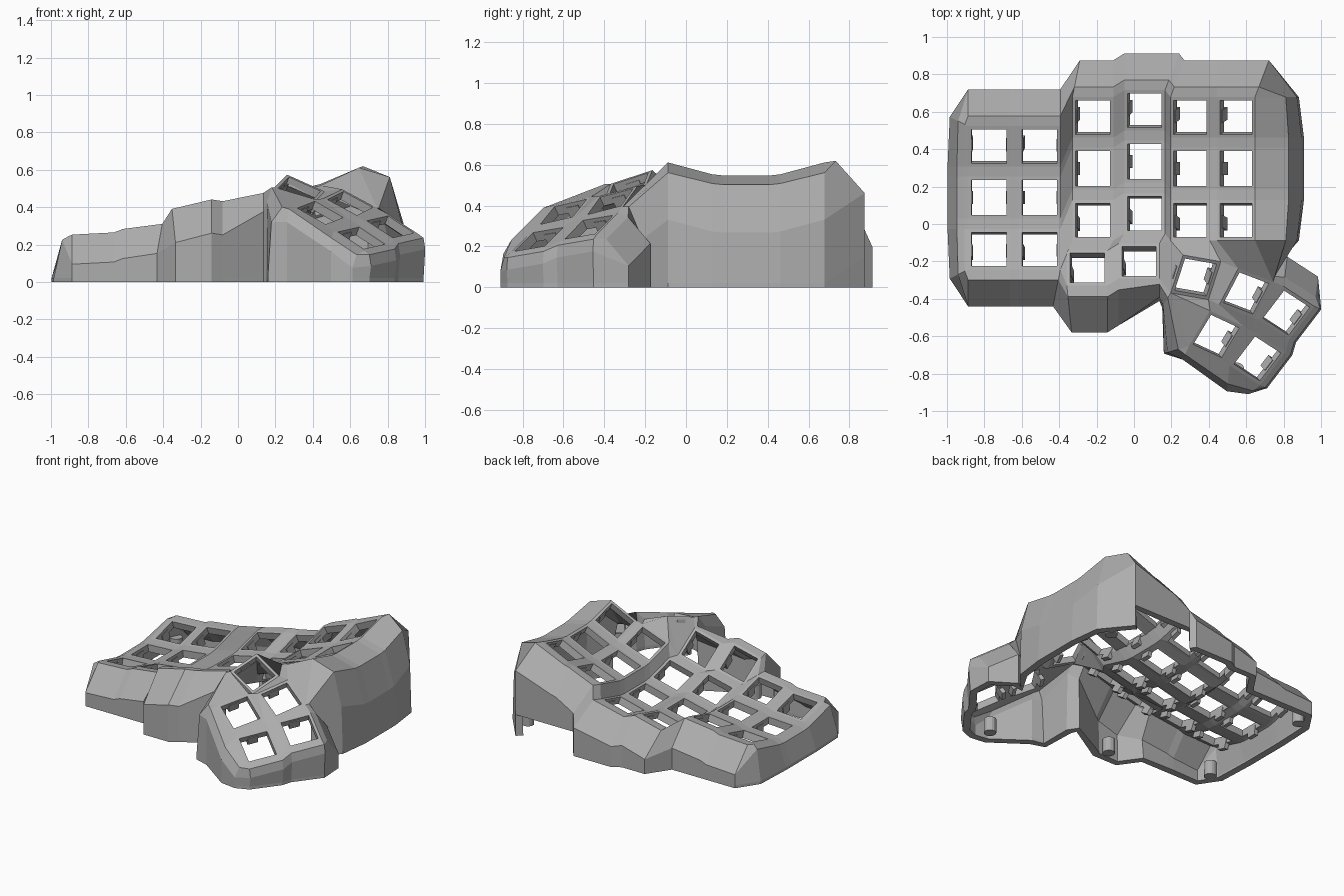
import bpy, bmesh
from math import radians, sin, cos
from mathutils import Vector, Matrix

cube = bpy.data.objects.get("Cube")
if cube:
    bpy.data.objects.remove(cube)

grey = bpy.data.materials.new("plain_grey")
grey.use_nodes = True
grey.diffuse_color = (0.42, 0.42, 0.42, 1)
grey.node_tree.nodes["Principled BSDF"].inputs["Base Color"].default_value = (0.42, 0.42, 0.42, 1)

HALF, HOLE, WALL, SLOT, FOOT = 0.112, 0.094, 0.05, 0.15, 0.02
CORNERS = {"tl": (-1, 1), "tr": (1, 1), "br": (1, -1), "bl": (-1, -1)}


def finish(bm, name):
    mesh = bpy.data.meshes.new(name)
    bm.to_mesh(mesh)
    bm.free()
    mesh.materials.append(grey)
    obj = bpy.data.objects.new(name, mesh)
    bpy.context.collection.objects.link(obj)
    return obj


# Key positions: finger columns (x, y of middle row, z, sideways tilt)
columns = {"A": (-0.775, 0.142, 0.187, 3), "B": (-0.505, 0.142, 0.225, 7),
           "C": (-0.22, 0.297, 0.215, 13), "D": (0.057, 0.334, 0.258, 14),
           "E": (0.3, 0.297, 0.405, 20), "F": (0.545, 0.297, 0.50, 25)}
# Rows (shift in x, y, z, pitch)
rows = {1: (0, 0.273, 0.035, 15), 2: (0, 0, 0, 0),
        3: (0, -0.277, 0.035, -15), 4: (-0.03, -0.532, 0.13, -33)}
keys = {}
for c, (x, y, z, tilt) in columns.items():
    for r, (dx, dy, dz, pitch) in rows.items():
        if r == 4 and c not in "CD":
            continue
        a, b = radians(tilt), radians(pitch)
        u = Vector((cos(a), 0, sin(a)))
        keys[c + str(r)] = (Vector((x + dx, y + dy, z + dz)), u, Vector((0, cos(b), sin(b))))

# Thumb keys on a sloping plane (x, y, z, turn)
slope = Vector((0.367, -0.451, 1)).normalized()
thumb = {"T1": (0.33, -0.285, 0.495, 10), "T2": (0.60, -0.37, 0.42, 21), "T3": (0.815, -0.475, 0.295, 33),
         "T4": (0.44, -0.60, 0.37, 25), "T5": (0.66, -0.72, 0.235, 33)}
for name, (x, y, z, turn) in thumb.items():
    a = radians(-turn)
    u = Vector((cos(a), sin(a), 0))
    u.z = -(slope.x * u.x + slope.y * u.y) / slope.z
    u.normalize()
    keys[name] = (Vector((x, y, z)), u, slope.cross(u))

# Square key frames
bm = bmesh.new()
V = {}
for name, (c, u, v) in keys.items():
    inner = {}
    for k, (i, j) in CORNERS.items():
        V[name + k] = bm.verts.new(c + (u * i + v * j) * HALF)
        inner[k] = bm.verts.new(c + (u * i + v * j) * HOLE)
    order = list(CORNERS)
    for n, k in enumerate(order):
        m = order[(n + 1) % 4]
        bm.faces.new((V[name + k], V[name + m], inner[m], inner[k]))


def web(text):
    bm.faces.new([V[n] for n in text.split()])


# Webs between neighbouring finger keys
for c, d in zip("ABCDEF", "BCDEF "):
    for r in (1, 2, 3, 4):
        k, right, below, diag = c + str(r), d + str(r), c + str(r + 1), d + str(r + 1)
        if k in keys and right in keys:
            web(f"{k}tr {right}tl {right}bl {k}br")
        if k in keys and below in keys:
            web(f"{k}bl {k}br {below}tr {below}tl")
        if below in keys and diag in keys:
            web(f"{k}br {right}bl {diag}tl {below}tr")

# Webs around the thumb cluster and the front steps
for text in ("B3br C3bl C4tl", "B3br C4tl C4bl", "D3br E3bl D4tr", "D4tr E3bl T1tl",
             "D4tr T1tl T1bl D4br", "E3bl E3br T1tr T1tl", "E3br F3bl T2tl T1tr",
             "F3bl F3br T2tr T2tl", "T1tr T2tl T2bl T1br",
             "T2tr T3tl T3bl T2br", "T1bl T1br T4tl", "T1bl T4tl T4bl",
             "T1br T2bl T4tr T4tl", "T2bl T2br T5tl T4tr", "T4tr T5tl T5bl T4br",
             "T4bl T4br T5bl", "T2br T3bl T5tl", "T3bl T3br T5tr T5tl"):
    web(text)

# Wall sections: outward distance and drop of the rim and shoulder, then foot distance
SHELF = ((0.055, 0.008), (0.197, -0.15), 0.197)
DEEP = ((0.06, 0.01), (0.25, -0.17), 0.25)
LEFT = ((0.02, 0), (0.06, -0.02), 0.11)
sides = {"left": ((-1, 0), LEFT), "left_back": ((-0.9, 0.45), LEFT), "left_front": ((-0.9, -0.45), LEFT),
         "front": ((0, -1), SHELF), "front_lean": ((-0.2, -1), SHELF),
         "deep": ((0, -1), DEEP), "deep_lean": ((0.1, -1), DEEP),
         "back": ((0, 1), SHELF), "back_tilt": ((0.2, 1), SHELF), "back_lean": ((0.38, 1), SHELF),
         "right": ((1, 0), ((0.18, -0.045), (0.25, -0.28), 0.262)),
         "right_end": ((1, 0), ((0.165, -0.05), (0.225, -0.28), 0.235)),
         "nook": ((0, -1), ((0.03, 0), (0.1, -0.1), 0.12)),
         "thumb_nook": ((-0.5, -0.85), ((0.03, 0), (0.08, -0.08), 0.09)),
         "thumb_left": ((-1, -0.3), ((0.06, 0), (0.12, -0.08), 0.14)),
         "thumb_front": ((-0.4, -0.9), ((0.05, -0.01), (0.08, -0.08), 0.08)),
         "thumb_corner": ((-0.8, -0.6), ((0.05, -0.02), (0.08, -0.09), 0.08)),
         "thumb_tip": ((-0.1, -1), ((0.1, -0.04), (0.14, -0.11), 0.14)),
         "thumb_right": ((0.9, -0.4), ((0.03, -0.02), (0.04, -0.08), 0.03)),
         "thumb_back": ((0.12, 1), ((0.05, -0.02), (0.16, -0.15), 0.16)),
         "elbow": ((0.3, 1), ((0.03, 0), (0.1, -0.16), 0.11))}
path = [("left_back", "A1tl"), ("left", "A1bl A2tl A2bl A3tl"), ("left_front", "A3bl"),
        ("front", "A3bl A3br B3bl"), ("front_lean", "B3br"), ("deep_lean", "C4bl"),
        ("deep", "C4br D4bl"), ("nook", "D4br"),
        ("thumb_nook", "T1bl"), ("thumb_left", "T4bl"), ("thumb_front", "T4bl"),
        ("thumb_tip", "T5bl"), ("thumb_corner", "T5br"),
        ("thumb_right", "T5br T5tr T3br T3tr"), ("thumb_back", "T3tr T3tl"), ("elbow", "T2tr"),
        ("right_end", "F3br"), ("right", "F3tr F2br F2tr F1br"), ("right_end", "F1tr"),
        ("back_lean", "F1tr"), ("back", "F1tl E1tr"), ("back_lean", "E1tl D1tr"),
        ("back", "D1tl C1tr"), ("back_tilt", "C1tl"), ("back", "B1tr B1tl A1tr A1tl")]
loop = []
for side, names in path:
    (dx, dy), (rim, shoulder, foot) = sides[side]
    out = Vector((dx, dy, 0))
    if not side.endswith(("lean", "tilt")):
        out.normalize()
    for n in names.split():
        p = V[n].co
        pts = [p + out * o + Vector((0, 0, z)) for o, z in (rim, shoulder)]
        base = p + out * foot
        base.z = 0
        in_slot = side.startswith("back") and n[0] in "EF"
        pts += [base + Vector((0, 0, SLOT if in_slot else FOOT)), base]
        loop.append((in_slot, [V[n]] + [bm.verts.new(q) for q in pts]))

# Skirt wall, leaving a cable slot low in the back
for n, (slot, ring) in enumerate(loop):
    slot2, ring2 = loop[(n + 1) % len(loop)]
    for i in range(3 if slot and slot2 else 4):
        quad = [ring[i], ring[i + 1], ring2[i + 1], ring2[i]]
        bm.faces.new(list(dict.fromkeys(quad)))

bmesh.ops.recalc_face_normals(bm, faces=bm.faces[:])
if sum(f.normal.z * f.calc_area() for f in bm.faces) < 0:
    bmesh.ops.reverse_faces(bm, faces=bm.faces[:])
shell = finish(bm, "case_shell")
solid = shell.modifiers.new("thickness", "SOLIDIFY")
solid.thickness = WALL
solid.offset = -1

# Switch clips beside each hole
bm = bmesh.new()
for c, u, v in keys.values():
    w = u.cross(v).normalized()
    turn = Matrix((u, v, w)).transposed().to_4x4()
    for s in (-1, 1):
        place = Matrix.Translation(c + u * s * 0.104 - w * 0.055) @ turn
        size = Matrix.Diagonal((0.028, 0.07, 0.07, 1))
        bmesh.ops.create_cube(bm, size=1, matrix=place @ size)
finish(bm, "switch_clips")

# Screw posts inside the foot of the wall
bm = bmesh.new()
for x, y in ((-0.89, 0.58), (-0.89, -0.3), (-0.2, -0.49), (0.55, -0.78), (0.76, 0.68)):
    bmesh.ops.create_cone(bm, cap_ends=True, segments=16, radius1=0.04, radius2=0.04, depth=0.1,
                          matrix=Matrix.Translation((x, y, 0.05)))
finish(bm, "screw_posts")
